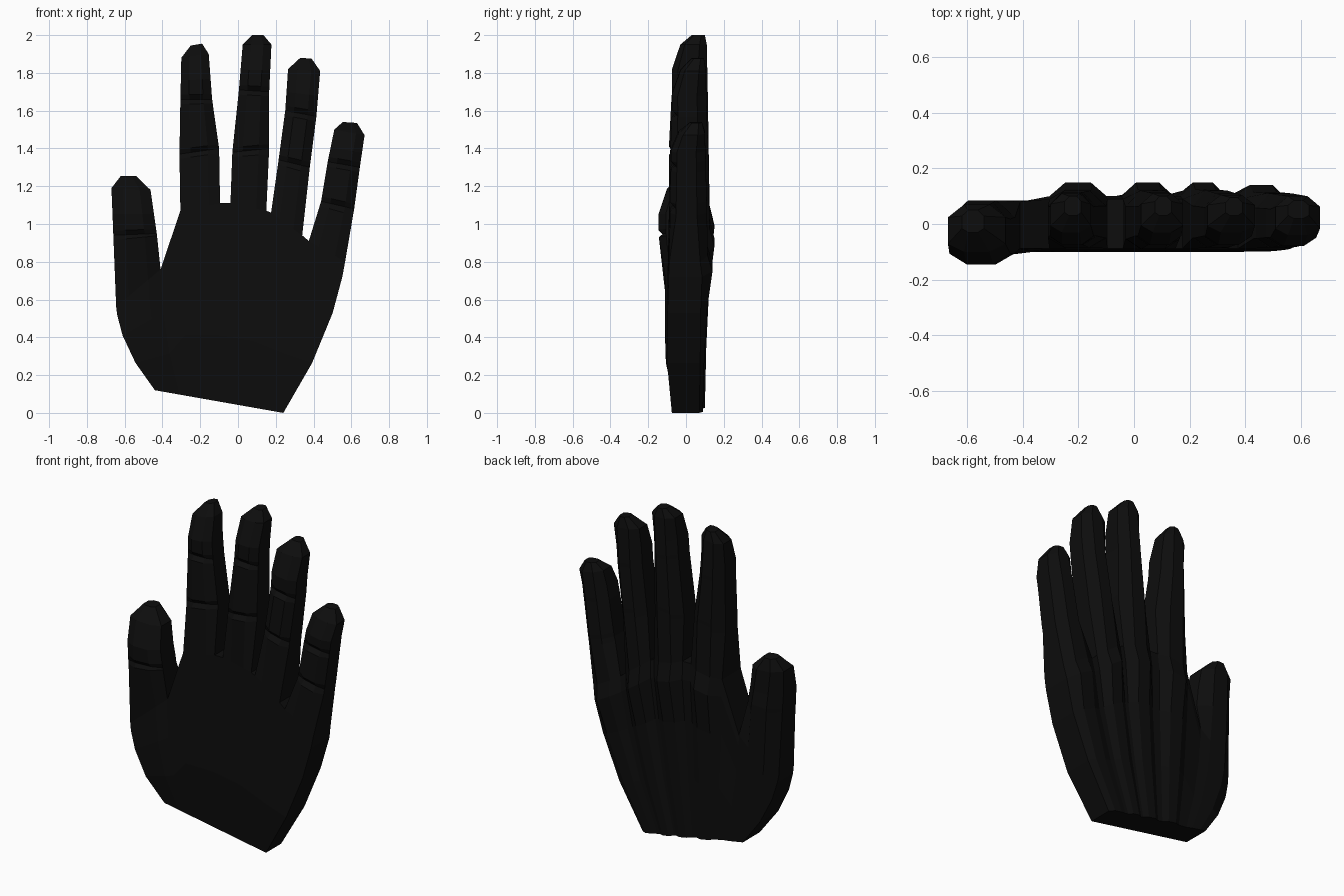
import bpy, bmesh

if "Cube" in bpy.data.objects:
    bpy.data.objects.remove(bpy.data.objects["Cube"])

# Each finger: edge pairs (left x, left z, right x, right z, front y, back y)
# from the base line through the creases to the tip shoulder and the tip cap
fingers = {
    "thumb": [(-.645, .56, -.41, .76, -.11, .085), (-.66, .94, -.43, .95, -.145, .085),
              (-.67, 1.19, -.463, 1.18, -.10, .07), (-.62, 1.255, -.54, 1.255, -.03, .05)],
    "index": [(-.305, 1.07, -.095, 1.11, -.09, .125), (-.31, 1.37, -.10, 1.40, -.085, .12),
              (-.305, 1.66, -.137, 1.66, -.075, .115), (-.30, 1.88, -.155, 1.90, -.03, .11),
              (-.25, 1.945, -.19, 1.955, .03, .10)],
    "middle": [(-.04, 1.11, .15, 1.07, -.09, .125), (-.03, 1.38, .165, 1.40, -.09, .12),
               (.005, 1.71, .165, 1.70, -.075, .115), (.025, 1.95, .177, 1.95, -.03, .11),
               (.075, 2.0, .135, 2.0, .03, .10)],
    "ring": [(.175, 1.06, .34, .94, -.09, .125), (.215, 1.34, .38, 1.30, -.085, .12),
             (.25, 1.60, .415, 1.57, -.075, .11), (.265, 1.82, .435, 1.81, -.03, .105),
             (.33, 1.88, .39, 1.875, .03, .095)],
    "little": [(.375, .91, .567, .80, -.085, .12), (.44, 1.12, .615, 1.08, -.085, .11),
               (.475, 1.33, .645, 1.30, -.08, .105), (.51, 1.50, .67, 1.47, -.04, .10),
               (.555, 1.54, .63, 1.535, .02, .085)],
}
ACROSS = (0, .28, .72, 1)

bm = bmesh.new()


def mix(a, b, t):
    return tuple(p + (q - p) * t for p, q in zip(a, b))


def skin(a, b):
    for i in range(len(a)):
        j = (i + 1) % len(a)
        bm.faces.new((a[i], a[j], b[j], b[i]))


def section(s, groove=0.0):
    """Eight-sided ring: back left to right, then front right to left."""
    xl, zl, xr, zr, yf, yb = s
    th = yb - yf
    pts = []
    for k, u in enumerate(ACROSS):
        y = yb - .27 * th if k in (0, 3) else yb
        pts.append((xl + (xr - xl) * u, y, zl + (zr - zl) * u))
    for k, u in reversed(list(enumerate(ACROSS))):
        y = yf + .17 * th if k in (0, 3) else yf + groove
        pts.append((xl + (xr - xl) * u, y, zl + (zr - zl) * u))
    return [bm.verts.new(p) for p in pts]


# Palm: columns run from the wrist line up to the finger bases
rows = [(0, -.075, .085, .10), (.33, -.10, .09, .107), (.66, -.098, .092, .122),
        (.9, -.092, .10, .15), (1, -.088, .09, .125)]  # v, front, valley, ridge
back, front = [], []
for name, st in fingers.items():
    xl, zl, xr, zr = st[0][:4]
    for k, u in enumerate(ACROSS):
        x, z = xl + (xr - xl) * u, zl + (zr - zl) * u
        f = (x + .645) / 1.212
        x0, z0 = -.44 + .68 * f, .12 - .12 * f
        bcol, fcol = [], []
        for v, yf, valley, ridge in rows:
            swell = 4 * v * (1 - v)
            px = x0 + (x - x0) * v + (-.04 + .09 * f) * swell
            pz = z0 + (z - z0) * v
            y = ridge if k in (1, 2) else valley
            if name == "thumb":
                y = (.085 - .05 * v, .085, .085, .08)[k]
                yf -= .02 * v if k in (0, 1, 2) else 0
            if name == "little":
                y = y - .01 if k in (1, 2) else y - .015 * (k == 3)
            bcol.append(bm.verts.new((px, y, pz)))
            fcol.append(bm.verts.new((px, yf, pz)))
        back.append(bcol)
        front.append(fcol)

n, top = len(back), len(rows) - 1
for side in (back, front):
    for i in range(n - 1):
        for r in range(top):
            bm.faces.new((side[i][r], side[i + 1][r], side[i + 1][r + 1], side[i][r + 1]))
for r in range(top):  # outer edges of the palm
    for i in (0, n - 1):
        bm.faces.new((back[i][r], back[i][r + 1], front[i][r + 1], front[i][r]))
for i in range(3, n - 1, 4):  # webs between the fingers
    bm.faces.new((back[i][top], back[i + 1][top], front[i + 1][top], front[i][top]))
bm.faces.new([c[0] for c in back] + [c[0] for c in reversed(front)])  # wrist end

# Fingers grow out of the palm's top row
for fi, st in enumerate(fingers.values()):
    cols = range(fi * 4, fi * 4 + 4)
    ring = [back[i][top] for i in cols] + [front[i][top] for i in reversed(cols)]
    path = []
    for i in range(1, len(st) - 2):  # creased joints
        d0 = .025 / (st[i][1] - st[i - 1][1])
        d1 = .025 / (st[i + 1][1] - st[i][1])
        path += [(mix(st[i], st[i - 1], d0), 0), (st[i], .022)]
        above = mix(st[i], st[i + 1], d1)
        path.append((above[:4] + st[i][4:], 0))
    pad = mix(st[-3], st[-2], .45)  # fingertip pad stays full
    path += [(pad[:4] + (st[-3][4],) + pad[5:], 0), (st[-2], 0), (st[-1], 0)]
    for s, groove in path:
        new = section(s, groove)
        skin(ring, new)
        ring = new
    bm.faces.new(ring)

bmesh.ops.recalc_face_normals(bm, faces=bm.faces)
mesh = bpy.data.meshes.new("hand")
bm.to_mesh(mesh)
bm.free()
hand = bpy.data.objects.new("hand", mesh)
bpy.context.collection.objects.link(hand)

black = bpy.data.materials.new("black")
black.diffuse_color = (.004, .004, .004, 1)
black.use_nodes = True
black.node_tree.nodes["Principled BSDF"].inputs["Base Color"].default_value = black.diffuse_color
mesh.materials.append(black)
